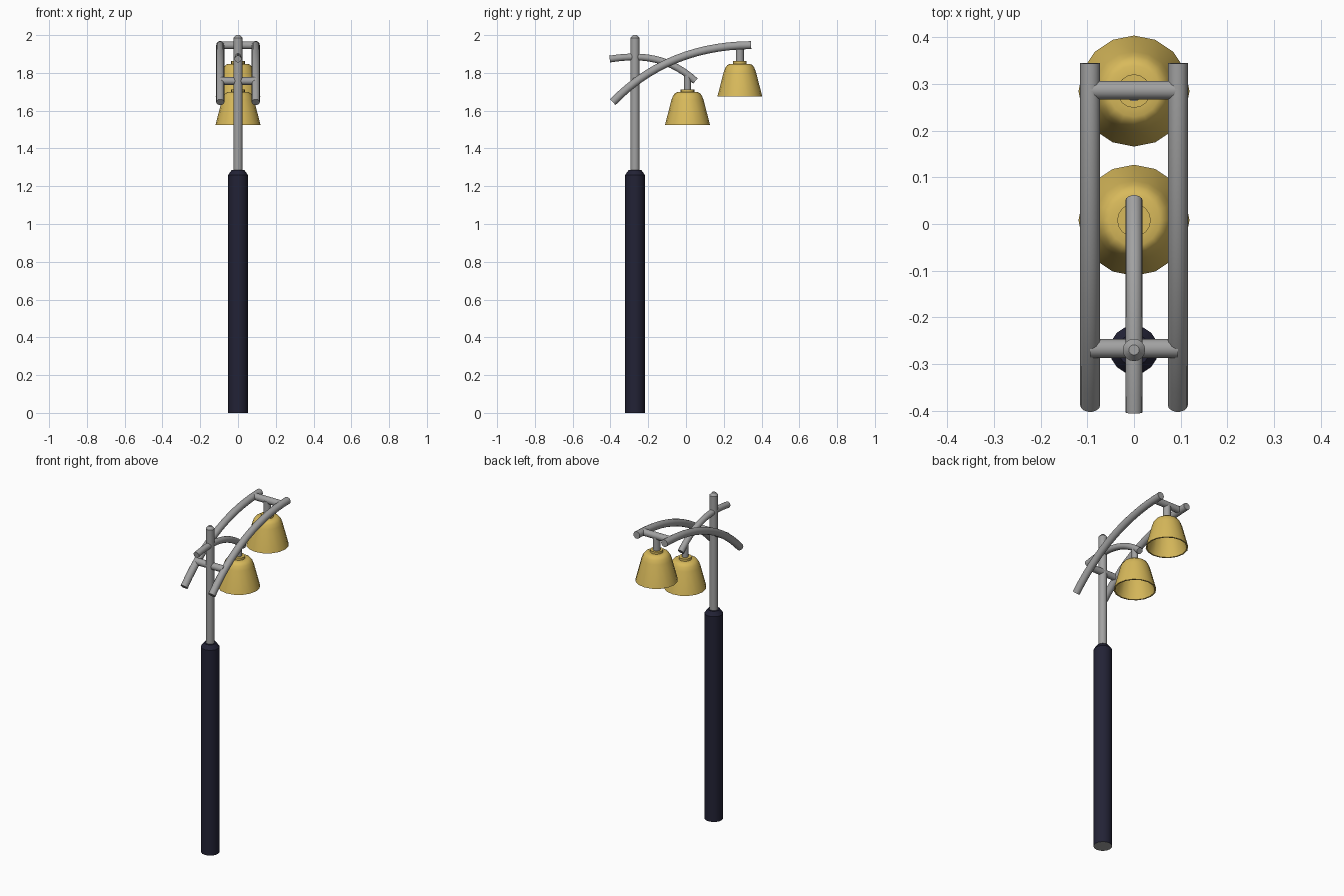
import bpy, bmesh, math
from mathutils import Vector

if "Cube" in bpy.data.objects:
    bpy.data.objects.remove(bpy.data.objects["Cube"])


def material(name, rgb):
    m = bpy.data.materials.new(name)
    m.diffuse_color = (*rgb, 1)
    m.use_nodes = True
    m.node_tree.nodes["Principled BSDF"].inputs["Base Color"].default_value = m.diffuse_color
    return m


GREY = material("grey metal", (0.36, 0.36, 0.36))
NAVY = material("dark navy", (0.016, 0.016, 0.036))
GOLD = material("lamp gold", (0.69, 0.49, 0.105))


def finish(name, bm, mats, angle=35):
    bmesh.ops.recalc_face_normals(bm, faces=bm.faces)
    me = bpy.data.meshes.new(name)
    bm.to_mesh(me)
    bm.free()
    ob = bpy.data.objects.new(name, me)
    bpy.context.collection.objects.link(ob)
    for m in mats:
        me.materials.append(m)
    bpy.ops.object.select_all(action='DESELECT')
    ob.select_set(True)
    bpy.context.view_layer.objects.active = ob
    bpy.ops.object.shade_smooth_by_angle(angle=math.radians(angle))
    return ob


def skin(bm, rings):
    """Bridge successive vertex rings and cap both ends."""
    n = len(rings[0])
    for a, b in zip(rings, rings[1:]):
        for i in range(n):
            j = (i + 1) % n
            bm.faces.new((a[i], a[j], b[j], b[i]))
    bm.faces.new(rings[0])
    bm.faces.new(rings[-1])


def lathe(name, y, profile, mats, sides=16):
    """Revolve (radius, z) points about a vertical axis."""
    bm = bmesh.new()
    rings = []
    for r, z in profile:
        rings.append([bm.verts.new((r * math.cos(a), y + r * math.sin(a), z))
                      for a in (2 * math.pi * i / sides for i in range(sides))])
    skin(bm, rings)
    return finish(name, bm, mats)


def tube(name, path, radius, sides=14):
    """Sweep a round section along a path."""
    bm = bmesh.new()
    pts = [Vector(p) for p in path]
    rings = []
    for i, p in enumerate(pts):
        t = (pts[min(i + 1, len(pts) - 1)] - pts[max(i - 1, 0)]).normalized()
        u = Vector((0, 0, 1)) if abs(t.x) > 0.9 else Vector((1, 0, 0))
        v = t.cross(u).normalized()
        rings.append([bm.verts.new(p + radius * (u * math.cos(a) + v * math.sin(a)))
                      for a in (2 * math.pi * k / sides for k in range(sides))])
    skin(bm, rings)
    return finish(name, bm, [GREY])


def bezier(x, p, steps=14):
    """Cubic curve through the y-z plane at a given x."""
    out = []
    for i in range(steps + 1):
        t = i / steps
        w = ((1 - t)**3, 3 * t * (1 - t)**2, 3 * t * t * (1 - t), t**3)
        out.append((x, sum(k * q[0] for k, q in zip(w, p)),
                    sum(k * q[1] for k, q in zip(w, p))))
    return out


POST_Y = -0.27

# Post: dark lower column with chamfered top and grey underside, thin upper pole
base = lathe("lower_post", POST_Y,
             [(0.052, 0), (0.052, 1.26), (0.034, 1.285)], [NAVY, GREY])
for f in base.data.polygons:
    if f.center.z < 0.001:
        f.material_index = 1
lathe("upper_pole", POST_Y,
      [(0.024, 1.27), (0.024, 1.985), (0.011, 2.0)], [GREY])

# Pair of long curved arms
for side, label in ((-1, "left"), (1, "right")):
    tube(label + "_long_arm",
         bezier(side * 0.094, [(-0.388, 1.645), (-0.19, 1.85), (0.06, 1.945), (0.345, 1.947)]),
         0.0215)

# Short central arm
tube("short_arm",
     bezier(0, [(-0.404, 1.873), (-0.24, 1.90), (-0.09, 1.885), (0.05, 1.757)]), 0.0185)

# Cross bars tying the long arms together
for name, y, z in (("rear_cross_bar", 0.287, 1.946), ("post_cross_bar", POST_Y + 0.003, 1.757)):
    tube(name, [(-0.094, y, z), (0.094, y, z)], 0.0205)

# Hanging bell lamps: hollow shade with a collar, on a short stem
SHADE = [(0.036, 0.188), (0.036, 0.174), (0.055, 0.173), (0.066, 0.168), (0.076, 0.155),
         (0.085, 0.132), (0.119, 0), (0.111, 0), (0.077, 0.13), (0.068, 0.15), (0.05, 0.163)]
for label, y, z0, stem_r, stem_top in (("front", 0.008, 1.525, 0.018, 1.79),
                                       ("rear", 0.285, 1.674, 0.0215, 1.945)):
    lathe(label + "_lamp_shade", y, [(r, z0 + z) for r, z in SHADE], [GOLD])
    lathe(label + "_lamp_stem", y, [(stem_r, z0 + 0.18), (stem_r, stem_top)], [GREY])
